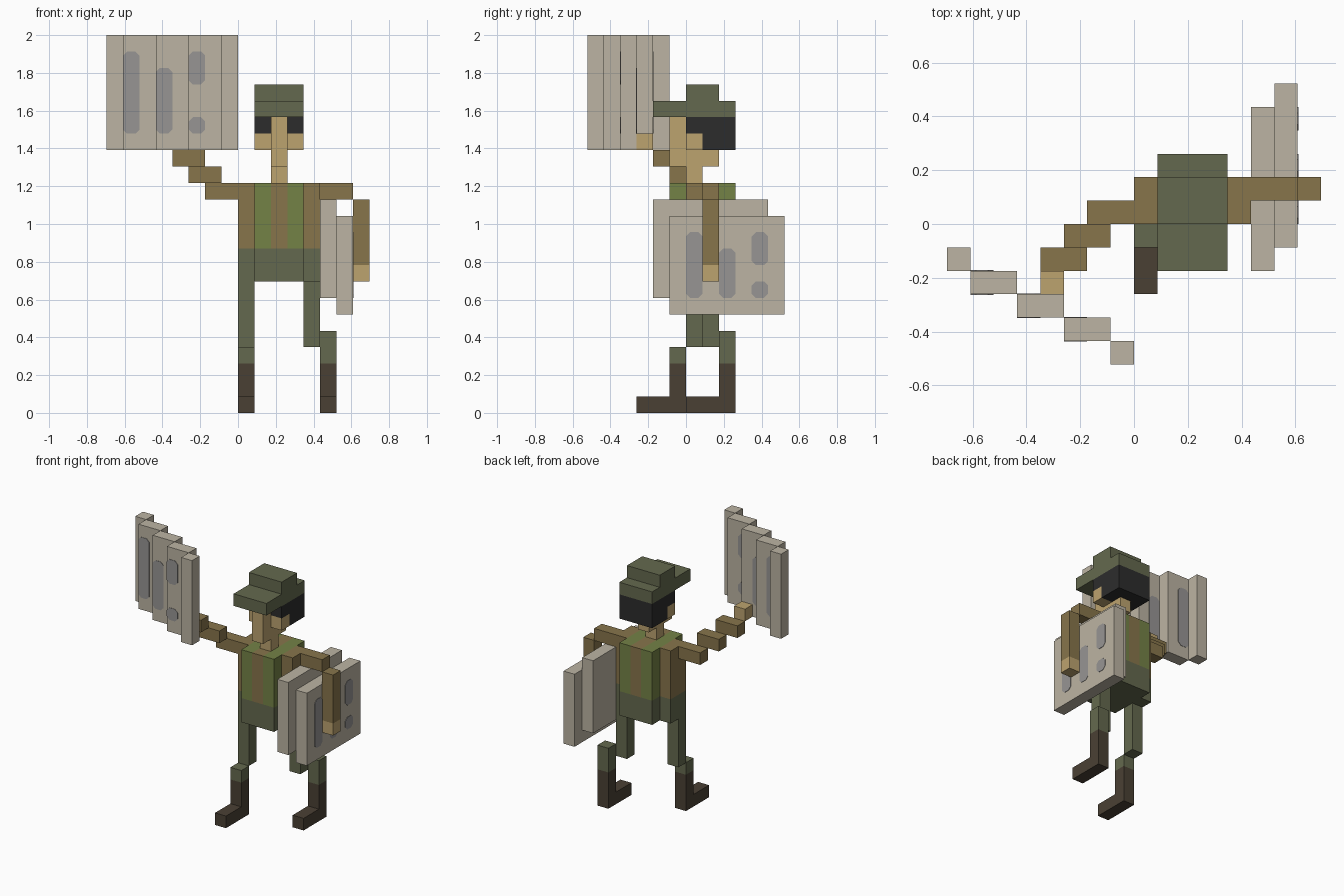
import bpy, bmesh
from mathutils import Matrix, Vector

cube = bpy.data.objects.get("Cube")
if cube:
    bpy.data.objects.remove(cube, do_unlink=True)

U = 2 / 23  # edge length of one block


def material(name, hex_code):
    srgb = [int(hex_code[i:i + 2], 16) / 255 for i in (0, 2, 4)]
    rgba = [c / 12.92 if c <= 0.04045 else ((c + 0.055) / 1.055) ** 2.4 for c in srgb] + [1.0]
    m = bpy.data.materials.new(name)
    m.use_nodes = True
    m.diffuse_color = rgba
    bsdf = m.node_tree.nodes["Principled BSDF"]
    bsdf.inputs["Base Color"].default_value = rgba
    bsdf.inputs["Roughness"].default_value = 0.9
    return m


OLIVE = material("olive", "64694E")
BROWN = material("brown_cloth", "87754B")
GREEN = material("leaf_green", "748246")
SKIN = material("tan_skin", "BCA36F")
BOOT = material("dark_leather", "4A4034")
DARK = material("near_black", "2C2C2C")
STONE = material("pale_stone", "BCB4A3")
SPOT = material("grey_spot", "979594")


def add_object(name, bm, mat):
    mesh = bpy.data.meshes.new(name)
    bmesh.ops.recalc_face_normals(bm, faces=bm.faces)
    bm.to_mesh(mesh)
    bm.free()
    mesh.materials.append(mat)
    obj = bpy.data.objects.new(name, mesh)
    bpy.context.collection.objects.link(obj)


def blocks(name, mat, *boxes):
    """Boxes given as x0, x1, y0, y1, z0, z1 in block units."""
    bm = bmesh.new()
    for x0, x1, y0, y1, z0, z1 in boxes:
        centre = Vector((x0 + x1, y0 + y1, z0 + z1)) * U / 2
        size = ((x1 - x0) * U, (y1 - y0) * U, (z1 - z0) * U, 1)
        bmesh.ops.create_cube(bm, size=1, matrix=Matrix.Translation(centre) @ Matrix.Diagonal(size))
    add_object(name, bm, mat)


def spot(name, axis, plane, a0, z0, z1, chamfer=0.25):
    """Thin plate with clipped corners, one block wide, lying on a face across the axis."""
    c, a1 = chamfer, a0 + 1
    outline = [(a0 + c, z0), (a1 - c, z0), (a1, z0 + c), (a1, z1 - c),
               (a1 - c, z1), (a0 + c, z1), (a0, z1 - c), (a0, z0 + c)]
    half = 0.03  # in block units
    bm = bmesh.new()
    rings = []
    for p in (plane - half, plane + half):
        rings.append([bm.verts.new(Vector((p, a, z) if axis == "x" else (a, p, z)) * U)
                      for a, z in outline])
    for ring in rings:
        bm.faces.new(ring)
    for i in range(8):
        j = (i + 1) % 8
        bm.faces.new((rings[0][i], rings[0][j], rings[1][j], rings[1][i]))
    add_object(name, bm, SPOT)


# Head and cap
blocks("cap", OLIVE, (1, 4, -2, 3, 18, 19), (1, 4, 0, 2, 19, 20))
blocks("hair", DARK, (1, 4, 1, 3, 16, 18), (1, 4, 0, 1, 17, 18))
blocks("face", SKIN, (1, 4, 0, 1, 16, 17), (2, 3, -1, 0, 16, 18), (2, 3, -1, 2, 15, 16))
blocks("neck", SKIN, (2, 3, 0, 1, 14, 15))

# Torso
blocks("vest", GREEN, (1, 2, -1, 3, 10, 14), (3, 4, -1, 3, 10, 14))
blocks("shirt", BROWN, (2, 3, -1, 3, 10, 14), (0, 1, 0, 2, 10, 14), (4, 5, 0, 2, 10, 14))
blocks("hips", OLIVE, (1, 4, -1, 3, 8, 10), (0, 1, 0, 2, 8, 10), (4, 5, 0, 2, 8, 10))

# Legs and boots: thigh x, thigh y, shin x, shin y, shin top
for side, tx, ty, sx, sy, top in (("right", 0, 0, 0, -1, 4), ("left", 4, 1, 5, 2, 5)):
    blocks(side + "_thigh", OLIVE, (tx, tx + 1, ty, ty + 1, 4, 8))
    blocks(side + "_shin", OLIVE, (sx, sx + 1, sy, sy + 1, 3, top))
    blocks(side + "_boot", BOOT, (sx, sx + 1, sy, sy + 1, 0, 3), (sx, sx + 1, sy - 2, sy, 0, 1))

# Raised right arm, stepping outward, forward and up
blocks("right_arm", BROWN, *[(-2 - i, -i, -i, 1 - i, 13 + i, 14 + i) for i in range(3)])
blocks("right_hand", SKIN, (-4, -3, -3, -2, 16, 17))

# Lowered left arm
blocks("left_arm", BROWN, (5, 7, 1, 2, 13, 14), (7, 8, 1, 2, 9, 13))
blocks("left_hand", SKIN, (7, 8, 1, 2, 8, 9))

# Raised slab wall, five staggered panels
edges = [-8, -7, -5, -3, -1, 0]
blocks("raised_panel", STONE,
       *[(edges[i], edges[i + 1], -2 - i, -1 - i, 16, 23) for i in range(5)])
for i, (x, y, z0, z1) in enumerate([(-7, -3, 17, 22), (-5, -4, 17, 21),
                                    (-3, -5, 20, 22), (-3, -5, 17, 18)]):
    spot(f"raised_panel_spot_front_{i + 1}", "y", y, x, z0, z1)
    spot(f"raised_panel_spot_back_{i + 1}", "y", y + 1, x, z0, z1)

# Lowered pair of slabs
blocks("lowered_panel", STONE, (5, 6, -2, 5, 7, 13), (6, 7, -1, 6, 6, 12))
for i, (y, z0, z1) in enumerate([(0, 7, 11), (2, 7, 10), (4, 9, 11), (4, 7, 8)]):
    spot(f"lowered_panel_spot_{i + 1}", "x", 7, y, z0, z1)
